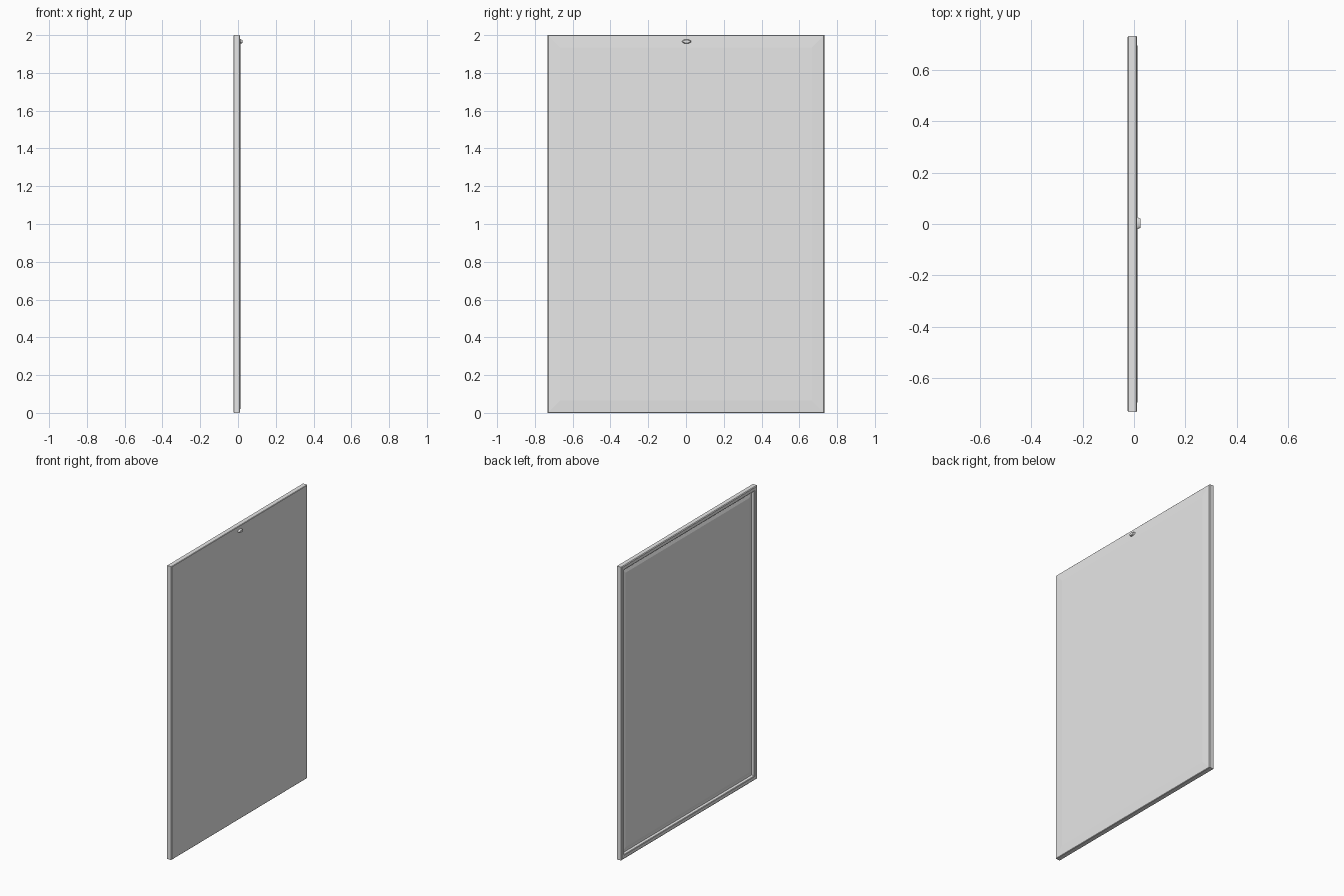
import bpy
import bmesh
from mathutils import Matrix

cube = bpy.data.objects.get("Cube")
if cube:
    bpy.data.objects.remove(cube, do_unlink=True)

HALF_WIDTH, HEIGHT = 0.732, 2.0

grey = bpy.data.materials.new("light_grey")
grey.use_nodes = True
grey.diffuse_color = (0.8, 0.8, 0.8, 1)
grey.node_tree.nodes["Principled BSDF"].inputs["Base Color"].default_value = (0.8, 0.8, 0.8, 1)


def add_object(name, bm):
    bmesh.ops.recalc_face_normals(bm, faces=bm.faces)
    mesh = bpy.data.meshes.new(name)
    bm.to_mesh(mesh)
    bm.free()
    mesh.materials.append(grey)
    obj = bpy.data.objects.new(name, mesh)
    bpy.context.collection.objects.link(obj)
    return obj


def mitred_panel(name, profile):
    """Loft rectangles, each given as (x, inset from the outer edge)."""
    bm = bmesh.new()
    loops = []
    for x, inset in profile:
        w, low, high = HALF_WIDTH - inset, inset, HEIGHT - inset
        corners = ((-w, low), (w, low), (w, high), (-w, high))
        loops.append([bm.verts.new((x, y, z)) for y, z in corners])
    for a, b in zip(loops, loops[1:]):
        for i in range(4):
            j = (i + 1) % 4
            bm.faces.new((a[i], a[j], b[j], b[i]))
    bm.faces.new(loops[0])
    bm.faces.new(loops[-1])
    return add_object(name, bm)


# Door panel: raised field, groove, rim, outer edge, then shallow mitred face
mitred_panel("door_panel", [
    (-0.012, 0.065),
    (-0.005, 0.045),
    (-0.005, 0.032),
    (-0.022, 0.030),
    (-0.025, 0.026),
    (-0.025, 0.005),
    (-0.021, 0.000),
    (0.008, 0.000),
    (0.011, 0.003),
    (0.014, 0.065),
])

# Small tapered finger tab at the top middle of the face
bm = bmesh.new()
bmesh.ops.create_cone(bm, cap_ends=True, segments=24, radius1=0.025,
                      radius2=0.018, depth=0.014)
bmesh.ops.rotate(bm, verts=bm.verts, matrix=Matrix.Rotation(1.5708, 3, "Y"))
bmesh.ops.scale(bm, verts=bm.verts, vec=(1, 1, 0.45))
bmesh.ops.translate(bm, verts=bm.verts, vec=(0.018, 0.003, 1.966))
tab = add_object("finger_tab", bm)
bpy.context.view_layer.objects.active = tab
tab.select_set(True)
bpy.ops.object.shade_smooth_by_angle()
